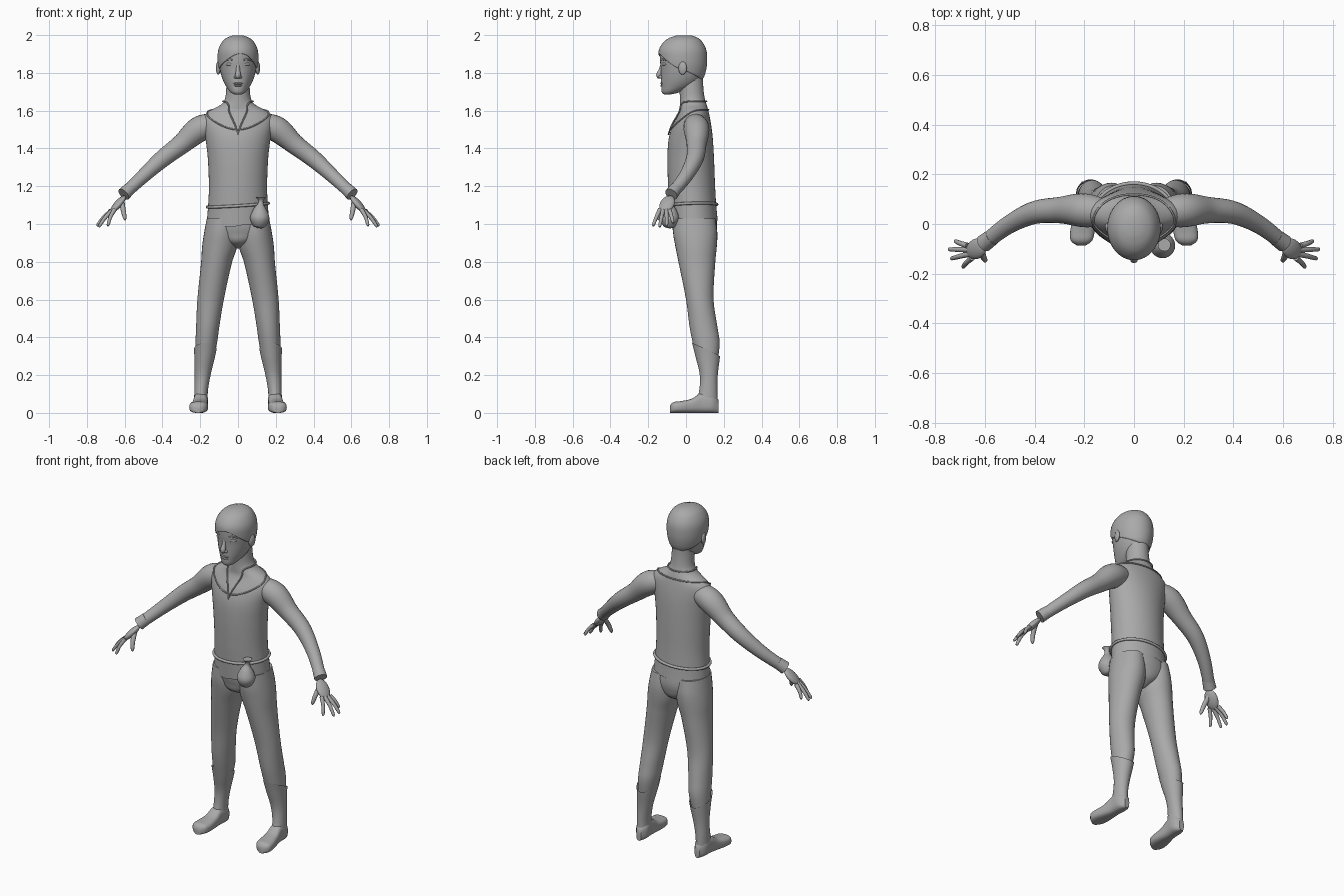
import bpy, bmesh, math
from mathutils import Vector, Matrix

cube = bpy.data.objects.get("Cube")
if cube:
    bpy.data.objects.remove(cube)

grey = bpy.data.materials.new("plain grey")
grey.use_nodes = True
grey.diffuse_color = (0.4, 0.4, 0.4, 1)
grey.node_tree.nodes["Principled BSDF"].inputs["Base Color"].default_value = (0.4, 0.4, 0.4, 1)


def finish(name, bm, mirror=False):
    """Turn a bmesh into a smooth, optionally mirrored, object."""
    bmesh.ops.recalc_face_normals(bm, faces=bm.faces)
    mesh = bpy.data.meshes.new(name)
    bm.to_mesh(mesh)
    bm.free()
    mesh.materials.append(grey)
    mesh.shade_smooth()
    mesh.set_sharp_from_angle(angle=math.radians(50))
    obj = bpy.data.objects.new(name, mesh)
    bpy.context.scene.collection.objects.link(obj)
    if mirror:
        obj.modifiers.new("mirror", "MIRROR")
    return obj


def sample(rows, key):
    """Smoothly interpolate rows whose first entry is the key."""
    rows = sorted(rows)
    key = min(max(key, rows[0][0]), rows[-1][0])
    i = 0
    while i < len(rows) - 2 and key > rows[i + 1][0]:
        i += 1
    p, q = rows[i], rows[i + 1]
    before, after = rows[max(i - 1, 0)], rows[min(i + 2, len(rows) - 1)]
    h = q[0] - p[0]
    t = (key - p[0]) / h
    out = []
    for k in range(1, len(p)):
        m0 = (q[k] - before[k]) / (q[0] - before[0]) * h
        m1 = (after[k] - p[k]) / (after[0] - p[0]) * h
        out.append(p[k] * (1 + 2 * t) * (1 - t) ** 2 + m0 * t * (1 - t) ** 2
                   + q[k] * t * t * (3 - 2 * t) + m1 * t * t * (t - 1))
    return out


def surface(name, point, steps=24, sides=32, caps=(True, True), mirror=False):
    """Closed rings from point(angle, t), with optional end caps."""
    bm = bmesh.new()
    rings = [[bm.verts.new(point(2 * math.pi * j / sides, i / steps)) for j in range(sides)]
             for i in range(steps + 1)]
    for lower, upper in zip(rings, rings[1:]):
        for j in range(sides):
            k = (j + 1) % sides
            bm.faces.new((lower[j], lower[k], upper[k], upper[j]))
    for wanted, ring in zip(caps, (rings[0], rings[-1])):
        if wanted:
            bm.faces.new(ring)
    return finish(name, bm, mirror)


def body_point(rows, a, z, grow=0.0):
    """Point on a body form: rows are (z, centre x, half width, front y, back y)."""
    cx, rx, front, back = sample(rows, z)
    return Vector((cx + (rx + grow) * math.sin(a),
                   (front + back) / 2 - ((back - front) / 2 + grow) * math.cos(a), z))


def body(name, rows, bottom=None, top=None, grow=0.0, **kw):
    """Body form between two edges, each of which may vary with the angle."""
    low = bottom or (lambda a: rows[0][0])
    high = top or (lambda a: rows[-1][0])
    return surface(name, lambda a, t: body_point(rows, a, low(a) + t * (high(a) - low(a)), grow), **kw)


def tube(name, path, steps=20, sides=16, mirror=True):
    """Tapered limb along (x, y, z, radius) stations, rounded at the far end."""
    rows = [(i, *p) for i, p in enumerate(path)]
    last = len(path) - 1

    def point(a, t):
        x, y, z, r = sample(rows, t * last)
        d = Vector(sample(rows, t * last + 0.05)[:3]) - Vector(sample(rows, t * last - 0.05)[:3])
        u = d.cross(Vector((0, 1, 0.01))).normalized()
        v = d.cross(u).normalized()
        return Vector((x, y, z)) + r * (u * math.cos(a) + v * math.sin(a))
    return surface(name, point, steps, sides, mirror=mirror)


def ellipsoid(name, centre, size, turn=Matrix(), mirror=False):
    bm = bmesh.new()
    bmesh.ops.create_uvsphere(bm, u_segments=20, v_segments=12, radius=1,
                              matrix=Matrix.Translation(centre) @ turn @ Matrix.Diagonal((*size, 1)))
    return finish(name, bm, mirror)


def cord(name, rows, height, radius, grow):
    """Thin ring lying on a body form, at a height that varies with the angle."""
    curve = bpy.data.curves.new(name, "CURVE")
    curve.dimensions = "3D"
    curve.bevel_depth = radius
    curve.bevel_resolution = 2
    spline = curve.splines.new("POLY")
    spline.use_cyclic_u = True
    n = 96
    spline.points.add(n - 1)
    for i in range(n):
        a = 2 * math.pi * i / n - math.pi
        spline.points[i].co = (*body_point(rows, a, height(a), grow), 1)
    curve.materials.append(grey)
    obj = bpy.data.objects.new(name, curve)
    bpy.context.scene.collection.objects.link(obj)


# Shirt, neck and hips
torso = [(0.98, 0, .168, -.083, .172), (1.1, 0, .158, -.09, .16), (1.2, 0, .154, -.095, .154),
         (1.35, 0, .16, -.098, .148), (1.45, 0, .172, -.092, .142), (1.52, 0, .185, -.072, .134),
         (1.57, 0, .182, -.045, .125), (1.6, 0, .15, -.032, .118), (1.63, 0, .092, -.032, .11),
         (1.66, 0, .07, -.032, .1), (1.72, 0, .062, -.035, .092), (1.79, 0, .06, -.04, .09)]
body("shirt_and_neck", torso, bottom=lambda a: 1.005 - .015 * math.cos(a) + .006 * math.sin(5 * a),
     steps=60, sides=48, caps=(False, True))
hips = [(.87, 0, .02, .02, .09), (.9, 0, .08, -.045, .14), (.95, 0, .155, -.065, .16),
        (1.0, 0, .163, -.076, .164), (1.1, 0, .15, -.08, .15)]
body("hips", hips)

# Legs and boots
leg = [(.25, .182, .045, .065, .165), (.37, .168, .057, .036, .178), (.45, .161, .061, .02, .167),
       (.6, .145, .07, 0, .146), (.8, .113, .082, -.04, .155), (.88, .097, .093, -.056, .163),
       (.95, .09, .09, -.068, .166), (1.03, .085, .08, -.07, .155)]
body("trouser_legs", leg, steps=32, mirror=True)
boot = [(.04, .197, .036, .05, .168), (.12, .195, .036, .07, .166), (.2, .187, .042, .073, .168),
        (.3, .176, .055, .05, .18), (.38, .171, .066, .03, .187)]
body("boot_shafts", boot, top=lambda a: .335 + .035 * math.cos(a), caps=(True, False), mirror=True)

# Feet: stations are (y, centre x, half width, top z)
foot = [(-.086, .212, .018, .038), (-.07, .212, .042, .056), (-.03, .208, .049, .062),
        (.03, .202, .042, .075), (.08, .198, .037, .105), (.14, .195, .036, .1), (.172, .194, .016, .07)]


def foot_point(a, t):
    y = foot[0][0] + t * (foot[-1][0] - foot[0][0])
    cx, rx, top = sample(foot, y)
    c, s = math.cos(a), math.sin(a)
    return Vector((cx + rx * math.copysign(abs(c) ** .75, c), y,
                   top / 2 * (1 + math.copysign(abs(s) ** .7, s))))


surface("feet", foot_point, mirror=True)

# Arms and cuffs
tube("arms", [(.09, .04, 1.535, .05), (.2, .055, 1.505, .068), (.3, .056, 1.422, .053),
              (.4, .046, 1.345, .046), (.5, 0, 1.255, .037), (.595, -.07, 1.165, .031)], steps=36, sides=24)
tube("cuffs", [(.57, -.052, 1.19, .033), (.605, -.078, 1.157, .036)], steps=4, sides=24)

# Hands
along = Vector((.085, -.045, -.1)).normalized()
across = Vector((-.03, -.12, 0))
across = (across - along * across.dot(along)).normalized()
turn = Matrix((along, across, along.cross(across))).transposed().to_4x4()
ellipsoid("palms", (.635, -.1, 1.105), (.06, .04, .019), turn, mirror=True)
knuckle = Vector((.662, -.112, 1.075))
tips = {"little": (.722, -.068, 1.005), "ring": (.748, -.102, .99),
        "middle": (.738, -.14, .985), "index": (.69, -.175, .99)}
for i, (finger, tip) in enumerate(tips.items()):
    root = knuckle + across * (.018 * (i - 1.5))
    tip = Vector(tip)
    mid = root.lerp(tip, .5) + Vector((.004, 0, .004))
    near = root.lerp(tip, .93)
    tube(finger + "_fingers", [(*root, .012), (*mid, .01), (*near, .008), (*tip, .002)], 10, 10)
tube("thumbs", [(.615, -.1, 1.12, .014), (.608, -.13, 1.075, .013),
                (.6, -.145, 1.035, .01), (.598, -.148, 1.02, .003)], 10, 10)

# Head and hair
head = [(1.685, 0, .018, -.115, -.085), (1.695, 0, .037, -.127, -.04), (1.73, 0, .064, -.131, .045),
        (1.77, 0, .083, -.132, .085), (1.82, 0, .096, -.133, .101), (1.87, 0, .101, -.138, .105),
        (1.92, 0, .097, -.136, .1), (1.96, 0, .078, -.112, .08), (1.983, 0, .053, -.08, .055),
        (1.996, 0, .018, -.04, .02)]
body("head", head, steps=40)


def hairline(a):
    fringe = max(0, math.cos(a)) ** 1.5
    nape = max(0, -math.cos(a))
    return 1.815 + .075 * fringe - .055 * nape + .014 * math.sin(a * 2 + .6) * fringe


hair = body("hair", head, bottom=hairline, grow=.007, sides=48, caps=(False, True))
hair.location.z = .003
shell = hair.modifiers.new("thickness", "SOLIDIFY")
shell.thickness = .008

# Face
tube("nose", [(0, -.124, 1.85, .009), (0, -.134, 1.815, .011), (0, -.143, 1.787, .015),
              (0, -.138, 1.772, .008)], 12, 12, mirror=False)
ellipsoid("nostril_wings", (.013, -.133, 1.779), (.009, .012, .009), mirror=True)
ellipsoid("upper_lip", (0, -.127, 1.744), (.026, .009, .006))
ellipsoid("lower_lip", (0, -.126, 1.733), (.022, .01, .006))
ellipsoid("eyes", (.047, -.116, 1.846), (.02, .009, .008), Matrix.Rotation(.45, 4, "Z"), mirror=True)
tube("eyebrows", [(.02, -.132, 1.866, .003), (.045, -.124, 1.872, .005), (.075, -.1, 1.864, .003)], 10, 8)
ellipsoid("ears", (.105, -.018, 1.825), (.011, .023, .035), Matrix.Rotation(-.25, 4, "Z"), mirror=True)

# Belt, pouch, neckline and necklace
cord("belt", torso, lambda a: 1.1 + .01 * math.sin(a) - .004 * math.cos(a), .008, .004)
cord("neckline", torso, lambda a: 1.605 - .105 * ((1 + math.cos(a)) / 2) ** 4, .004, .003)
cord("necklace", torso, lambda a: 1.65 - .175 * math.exp(-abs(a) / .25), .004, .006)
tube("pouch", [(.112, -.086, .978, .008), (.113, -.086, .988, .032), (.115, -.087, 1.03, .051),
               (.117, -.086, 1.075, .036), (.12, -.084, 1.105, .016), (.122, -.084, 1.125, .014),
               (.122, -.084, 1.142, .026)], 28, 24, mirror=False)
